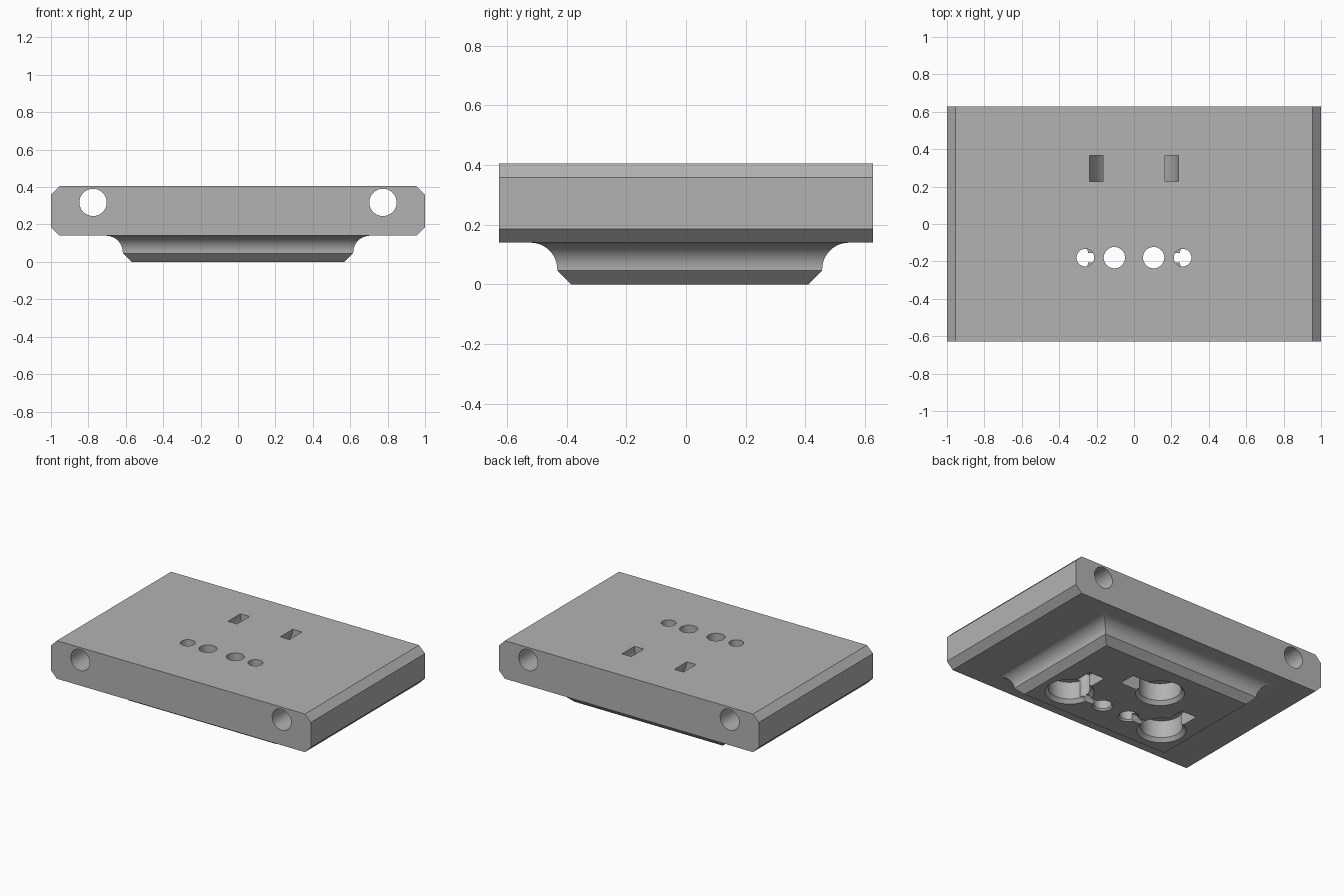
import bpy, bmesh
from math import sin, cos, pi, radians

cube = bpy.data.objects.get("Cube")
if cube:
    bpy.data.objects.remove(cube, do_unlink=True)

grey = bpy.data.materials.new("plain_grey")
grey.use_nodes = True
tone = (0.45, 0.45, 0.45, 1)
grey.diffuse_color = tone
grey.node_tree.nodes["Principled BSDF"].inputs["Base Color"].default_value = tone


def loft(name, rings):
    """Closed solid through equal-length rings of 3D points."""
    bm = bmesh.new()
    loops = [[bm.verts.new(p) for p in ring] for ring in rings]
    n = len(loops[0])
    for a, b in zip(loops, loops[1:]):
        for i in range(n):
            j = (i + 1) % n
            bm.faces.new((a[i], a[j], b[j], b[i]))
    bm.faces.new(loops[0])
    bm.faces.new(loops[-1])
    bmesh.ops.recalc_face_normals(bm, faces=bm.faces)
    me = bpy.data.meshes.new(name)
    bm.to_mesh(me)
    bm.free()
    me.materials.append(grey)
    ob = bpy.data.objects.new(name, me)
    bpy.context.collection.objects.link(ob)
    return ob


def along_y(name, outline, y0, y1):
    return loft(name, [[(x, y, z) for x, z in outline] for y in (y0, y1)])


def circle(cx, cy, r, n=48):
    return [(cx + r * cos(2 * pi * i / n), cy + r * sin(2 * pi * i / n)) for i in range(n)]


def turned(name, cx, cy, profile):
    """Round solid on a vertical axis from (radius, z) pairs."""
    return loft(name, [[(x, y, z) for x, y in circle(cx, cy, r)] for r, z in profile])


def box(name, x0, x1, y0, y1, z0, z1):
    return along_y(name, [(x0, z0), (x1, z0), (x1, z1), (x0, z1)], y0, y1)


def combine(target, other, operation):
    other.hide_render = True
    mod = target.modifiers.new(operation.lower(), "BOOLEAN")
    mod.operation, mod.object, mod.solver = operation, other, "EXACT"
    bpy.context.view_layer.objects.active = target
    bpy.ops.object.modifier_apply(modifier=mod.name)
    bpy.data.objects.remove(other, do_unlink=True)


# Chamfered slab
BOTTOM, TOP, DEPTH, C = 0.14, 0.405, 0.627, 0.046
corner = [(1 - C, BOTTOM), (1, BOTTOM + C), (1, TOP - C), (1 - C, TOP)]
plate = along_y("mounting_plate", corner + [(-x, z) for x, z in reversed(corner)], -DEPTH, DEPTH)

# Raised foot underneath: chamfered rim, then a concave flare into the slab
R = 0.09
steps = [(0, 0), (0.046, 0.046)]
steps += [(0.046 + R * (1 - cos(t)), 0.05 + R * sin(t)) for t in [i * pi / 24 for i in range(13)]]
steps.append((0.046 + R, 0.2))


def foot_ring(grow, z):
    hx, hy, cy = 0.57 + grow, 0.398 + grow, 0.0125
    return [(sx * hx, cy + sy * hy, z) for sx, sy in ((-1, -1), (1, -1), (1, 1), (-1, 1))]


combine(plate, loft("foot", [foot_ring(g, z) for g, z in steps]), "UNION")

cutters = []
POCKET = [(0.162, -0.01), (0.133, 0.025), (0.133, 0.145)]
ROW = -0.18

for s in (-1, 1):
    # Long rod bore
    cutters.append(along_y("rod_bore", circle(s * 0.775, 0.318, 0.073), -1, 1))
    # Round pocket with release notch
    px = s * 0.375
    cutters.append(turned("pocket", px, ROW, POCKET))
    cutters.append(box("notch", px - 0.06, px + 0.06, ROW, 0.085, -0.01, 0.09))
    # Outer wire hole meeting the pocket, and inner through hole with flared mouth
    cutters.append(turned("outer_hole", s * 0.26, ROW, [(0.047, 0.03), (0.047, 0.5)]))
    cutters.append(turned("inner_hole", s * 0.105, ROW,
                          [(0.073, -0.01), (0.057, 0.012), (0.057, 0.5)]))
    # Wire channel between pocket and inner hole
    a, b = sorted((s * 0.105, s * 0.3))
    cutters.append(box("channel", a, b, ROW - 0.025, ROW + 0.025, -0.01, 0.05))

# Third pocket, notch pointing sideways
cutters.append(turned("back_pocket", -0.07, 0.17, POCKET))
cutters.append(box("back_notch", -0.07, 0.2, 0.11, 0.23, -0.01, 0.09))

# Curved strap tunnel joining the two top slots
arc = [pi + i * pi / 24 for i in range(25)]
tunnel = [(0.238 * cos(t), 0.42 + 0.238 * sin(t)) for t in arc]
tunnel += [(0.167 * cos(t), 0.42 + 0.167 * sin(t)) for t in reversed(arc)]
cutters.append(along_y("strap_tunnel", tunnel, 0.228, 0.365))

for cutter in cutters:
    combine(plate, cutter, "DIFFERENCE")

# Smooth curved walls, keep hard edges
bpy.ops.object.select_all(action="DESELECT")
plate.select_set(True)
bpy.context.view_layer.objects.active = plate
bpy.ops.object.shade_smooth_by_angle(angle=radians(25))
